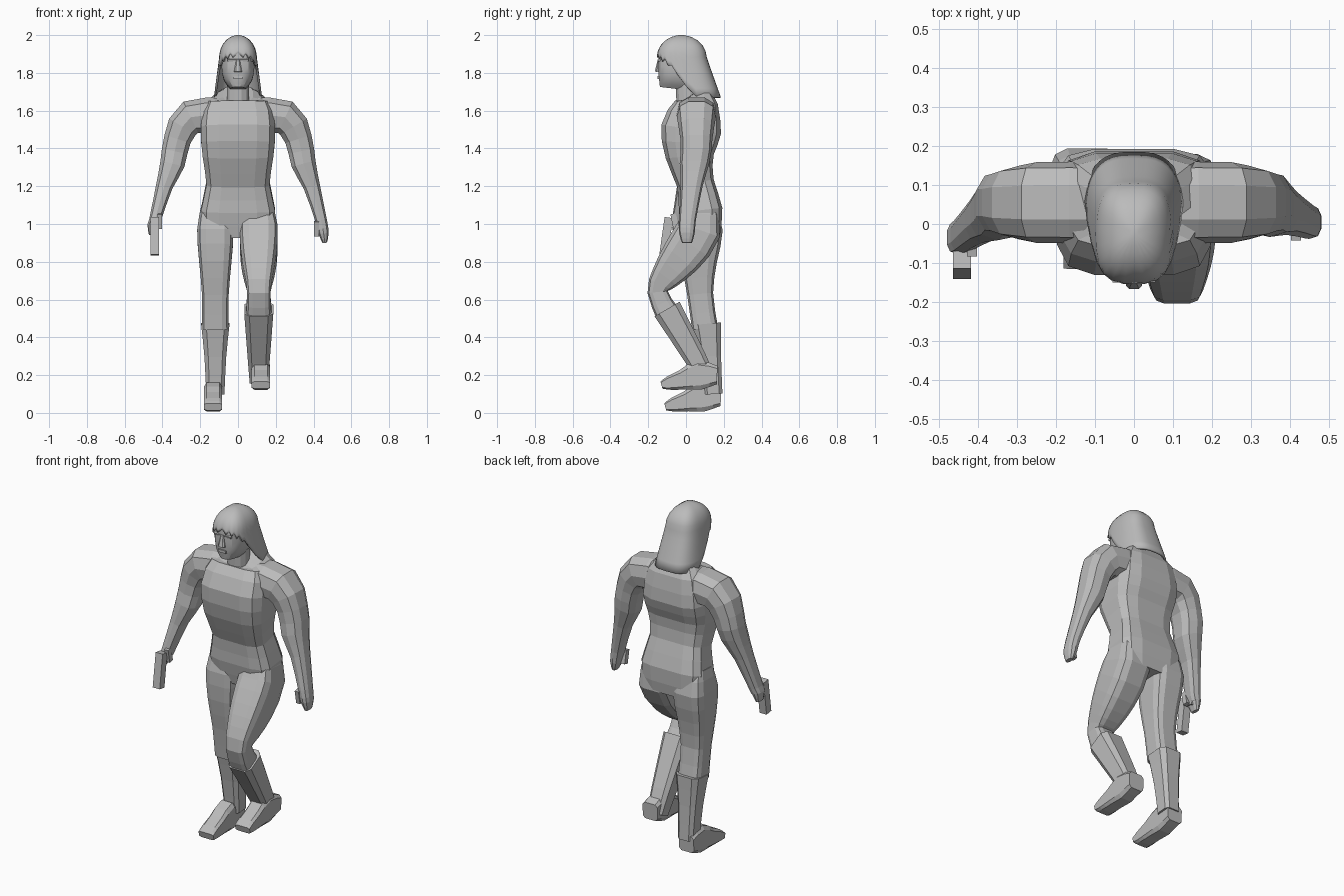
import bpy
import bmesh
from math import cos, sin, pi, sqrt, copysign
from mathutils import Vector, Matrix

cube = bpy.data.objects.get("Cube")
if cube:
    bpy.data.objects.remove(cube)

GREY = (.5, .5, .5, 1)
grey = bpy.data.materials.new("plain_grey")
grey.use_nodes = True
grey.diffuse_color = GREY
grey.node_tree.nodes["Principled BSDF"].inputs["Base Color"].default_value = GREY


def finish(name, bm, smooth=False):
    bmesh.ops.recalc_face_normals(bm, faces=bm.faces)
    mesh = bpy.data.meshes.new(name)
    bm.to_mesh(mesh)
    bm.free()
    mesh.materials.append(grey)
    obj = bpy.data.objects.new(name, mesh)
    bpy.context.collection.objects.link(obj)
    if smooth:
        bpy.ops.object.select_all(action="DESELECT")
        obj.select_set(True)
        bpy.context.view_layer.objects.active = obj
        bpy.ops.object.shade_smooth_by_angle(angle=smooth)
    return obj


def power(value, exponent):
    return copysign(abs(value) ** exponent, value)


def refine(points):
    """Add a rounded midpoint between neighbouring rings."""
    points = [Vector(point) for point in points]
    padded = [points[0], *points, points[-1]]
    result = []
    for before, a, b, after in zip(padded, padded[1:], padded[2:], padded[3:]):
        result += [a, (9 * (a + b) - before - after) / 16]
    return result + [points[-1]]


def limb(name, points, place, sides=12, square=.6, smooth=False):
    """Rings of (along, height, depth radius, width radius), square to their path."""
    points = refine(points)
    last = len(points) - 1
    bm = bmesh.new()
    loops = []
    for i, (along, height, depth, width) in enumerate(points):
        path = points[min(i + 1, last)].xy - points[max(i - 1, 0)].xy
        across = Vector((-path.y, path.x)).normalized() * depth
        loop = []
        for k in range(sides):
            turn = 2 * pi * (k + .5) / sides
            u, v = power(cos(turn), square), power(sin(turn), square)
            co = place(along + across.x * u, height + across.y * u, width * v)
            loop.append(bm.verts.new(co))
        loops.append(loop)
    for lower, upper in zip(loops, loops[1:]):
        for k in range(sides):
            j = (k + 1) % sides
            bm.faces.new((lower[k], lower[j], upper[j], upper[k]))
    bm.faces.new(loops[0])
    bm.faces.new(loops[-1])
    return finish(name, bm, smooth)


def upright(x, dy=0, dz=0):
    return lambda along, height, width: (x + width, along + dy, height + dz)


def box(name, loc, size, tilt=0):
    bm = bmesh.new()
    matrix = (Matrix.Translation(loc) @ Matrix.Rotation(tilt, 4, "X")
              @ Matrix.Diagonal((*size, 1)))
    bmesh.ops.create_cube(bm, size=1, matrix=matrix)
    return finish(name, bm)


# Torso: front, back and half width at even heights, closed by the sloping shoulders
torso = [(-.01, .18, .18), (-.04, .195, .2), (-.05, .15, .17), (-.11, .15, .19),
         (-.135, .19, .2), (-.06, .17, .17)]
rings = [((front + back) / 2, .93 + .143 * i, (back - front) / 2, width)
         for i, (front, back, width) in enumerate(torso)]
limb("torso", rings + [(.04, 1.69, .07, .08)], upright(0), square=.5)
limb("neck", [(.01, 1.6, .06, .06), (0, 1.8, .06, .06)], upright(0), square=.9)

# Legs: the right one stands, the left one is raised and bent
right_leg = [(.08, 1.1, .075), (.083, .97, .113), (.07, .8, .095), (.075, .63, .07),
             (.1, .45, .07)]
left_leg = [(.08, 1.12, .07), (.068, .97, .12), (-.03, .82, .11), (-.11, .72, .08),
            (-.15, .64, .055), (-.1, .53, .065)]
right_shaft = [(.112, .472, .078), (.128, .3, .06), (.145, .1, .05)]
left_shaft = [(-.1, .55, .08), (.05, .29, .06), (.11, .17, .05)]
foot = [(.185, .085, .05), (.09, .085, .08), (0, .06, .055), (-.07, .043, .038),
        (-.11, .032, .02)]

for side, x, leg, shaft, dy, dz in (("right", -.12, right_leg, right_shaft, 0, 0),
                                    ("left", .11, left_leg, left_shaft, -.02, .115)):
    limb(side + "_leg", [(y, z, r, .03 + .6 * r) for y, z, r in leg], upright(x), square=.5)
    limb(side + "_boot_shaft", [(y, z, r, r) for y, z, r in shaft], upright(x), 8, .5)
    limb(side + "_boot_foot", [(y, z, r, .05) for y, z, r in foot],
         upright(x * 1.1, dy, dz), 8, .4)

# Arms: the right hand reaches further forward and is closed
arm = [(.08, 1.575, .095), (.25, 1.565, .095), (.32, 1.45, .075), (.347, 1.32, .068),
       (.39, 1.2, .046), (.44, 1.02, .032)]


def sideways(sign, reach):
    def place(along, height, width):
        bend = min(1, max(0, (1.4 - height) / .4))
        return sign * along, .055 - reach * bend + width, height
    return place


for side, sign, reach, tip in (("left", 1, .05, .9), ("right", -1, .09, .94)):
    points = arm + [(.453, tip + .05, .028), (.46, tip, .012)]
    limb(side + "_arm", [(x, z, r, .015 + .93 * r) for x, z, r in points],
         sideways(sign, reach), 10, .75)
    box(side + "_thumb", (sign * .415, .03 - reach, tip + .075), (.025, .03, .08), .2)

# Pistol pointing down from the right hand
box("pistol_slide", (-.44, -.105, .935), (.046, .045, .2), -.14)
box("pistol_grip", (-.44, -.06, 1), (.035, .09, .045), -.25)

# Head and face
limb("head", [(-.05, 1.715, .09, .04), (-.045, 1.76, .1, .075), (-.04, 1.83, .11, .088),
              (-.04, 1.92, .105, .085)], upright(0), 16, .75, .5)
limb("nose", [(-.145, 1.805, .022, .022), (-.14, 1.87, .01, .01)], upright(0), 8)
box("mouth", (0, -.145, 1.775), (.05, .012, .016))
box("brow", (0, -.14, 1.868), (.11, .016, .012), .3)


# Hair: a dome over the crown, flaring into a long fall behind the neck
def hair_size(z):
    if z > 1.88:
        s = sqrt(max(.01, 1 - ((z - 1.88) / .12) ** 2))
        return .1 * s, -.025 - .13 * s, -.025 + .135 * s
    fall = (1.88 - z) / .21
    return .1 + .028 * fall, -.155, .11 + .075 * fall


def hair_edge(turn, ragged):
    back = (1 - cos(turn)) / 2
    if back < .25:
        return 1.895 + .012 * ragged - .15 * back
    return min(1.84, max(1.67, 1.85 - .9 * (back - .36)))


COLUMNS, ROWS = 40, 10
bm = bmesh.new()
grid = []
for i in range(COLUMNS):
    turn = 2 * pi * i / COLUMNS
    edge = hair_edge(turn, (-1) ** i)
    column = []
    for row in range(ROWS + 1):
        z = 2 - (2 - edge) * (row / ROWS) ** 1.5
        width, front, back = hair_size(z)
        x = power(sin(turn), .7) * width
        y = (front + back) / 2 - power(cos(turn), .7) * (back - front) / 2
        column.append(bm.verts.new((x, y, z)))
    grid.append(column)
for a, b in zip(grid, grid[1:] + grid[:1]):
    for row in range(ROWS):
        bm.faces.new((a[row], a[row + 1], b[row + 1], b[row]))
bm.faces.new([column[0] for column in grid])
hair = finish("hair", bm, smooth=.6)
shell = hair.modifiers.new("thickness", "SOLIDIFY")
shell.thickness = .012
